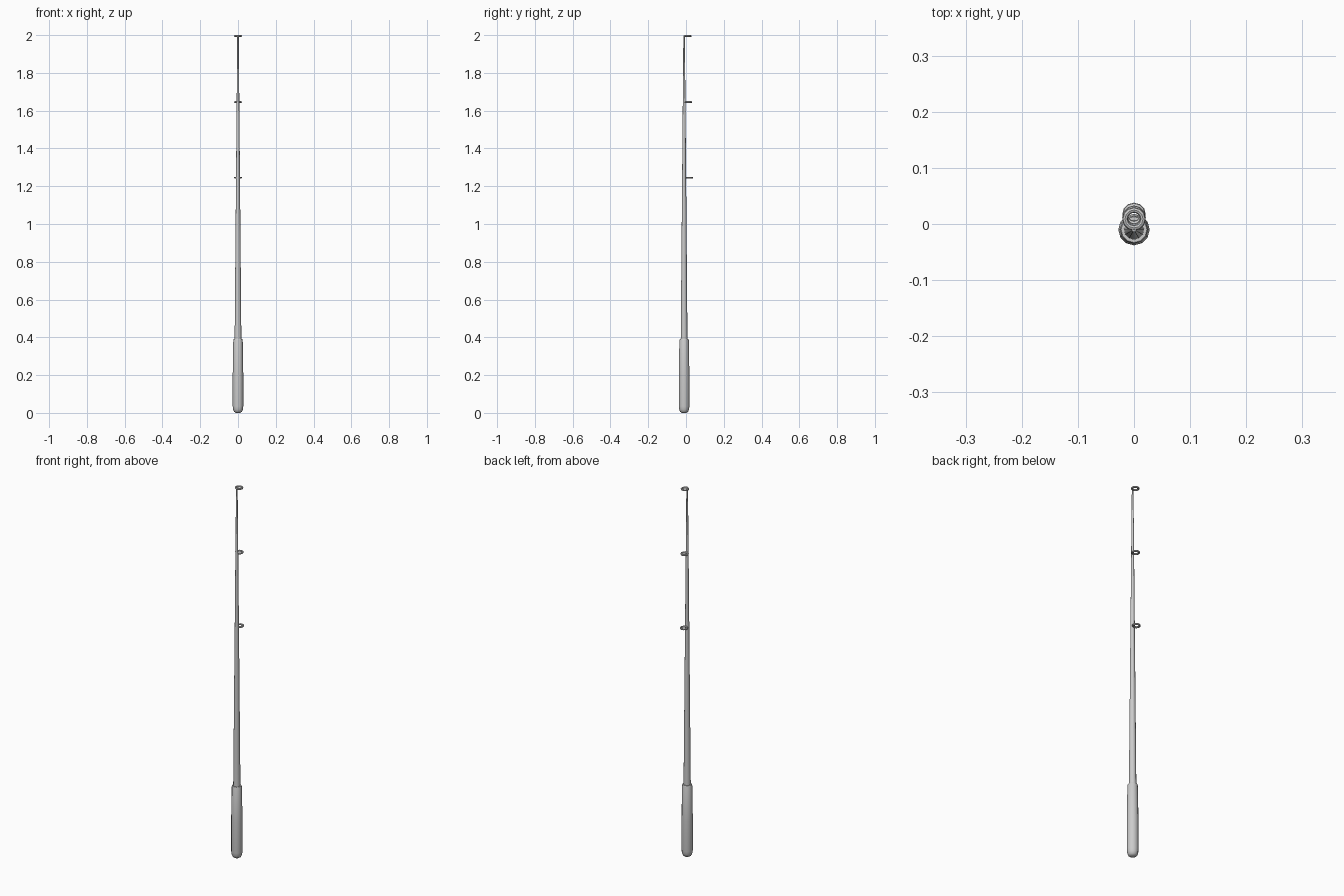
import bpy, bmesh, math

if "Cube" in bpy.data.objects:
    bpy.data.objects.remove(bpy.data.objects["Cube"])

AXIS_Y = -0.01   # rod axis sits slightly forward so the whole is centred


def finish(obj):
    bpy.ops.object.select_all(action='DESELECT')
    obj.select_set(True)
    bpy.context.view_layer.objects.active = obj
    bpy.ops.object.shade_smooth_by_angle(angle=math.radians(40))


def lathe(name, profile, sides):
    """Capped solid of revolution about z from (radius, z) pairs."""
    bm = bmesh.new()
    rings = [[bm.verts.new((r * math.cos(2 * math.pi * i / sides),
                            r * math.sin(2 * math.pi * i / sides), z))
              for i in range(sides)] for r, z in profile]
    for a, b in zip(rings, rings[1:]):
        for i in range(sides):
            j = (i + 1) % sides
            bm.faces.new((a[i], a[j], b[j], b[i]))
    bm.faces.new(rings[0][::-1])
    bm.faces.new(rings[-1])
    mesh = bpy.data.meshes.new(name)
    bm.to_mesh(mesh)
    bm.free()
    obj = bpy.data.objects.new(name, mesh)
    obj.location.y = AXIS_Y
    bpy.context.collection.objects.link(obj)
    finish(obj)


# Grip with rounded butt, tapering to the top
lathe("handle", [(0.012, 0), (0.021, 0.006), (0.026, 0.018), (0.028, 0.035),
                 (0.028, 0.2), (0.025, 0.385), (0.023, 0.39)], 12)

# Long tapered pole
lathe("pole", [(0.018, 0.37), (0.004, 1.998)], 12)

# Line guides, on the back of the pole
for name, y, z in (("lower_guide", 0.017, 1.245),
                   ("middle_guide", 0.012, 1.645),
                   ("tip_guide", 0.009, 1.995)):
    bpy.ops.mesh.primitive_torus_add(
        location=(0, y, z), rotation=(0, 0, math.pi / 2), major_radius=0.016,
        minor_radius=0.005, major_segments=12, minor_segments=8)
    bpy.context.object.name = name
    finish(bpy.context.object)
